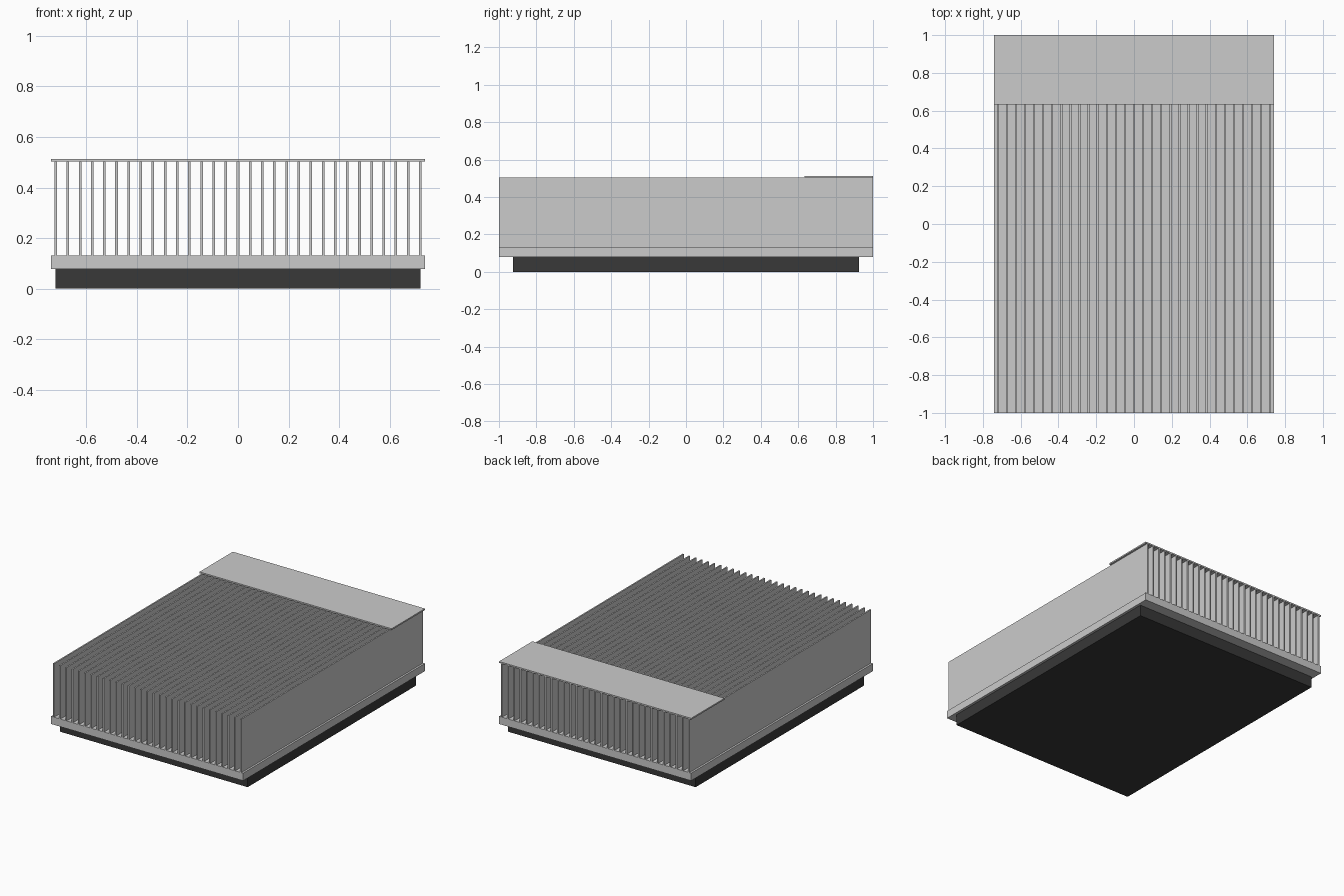
import bpy, bmesh

if "Cube" in bpy.data.objects:
    bpy.data.objects.remove(bpy.data.objects["Cube"])


def boxes(name, bounds, color=None):
    """One object made of boxes given as (x0, x1, y0, y1, z0, z1)."""
    bm = bmesh.new()
    for x0, x1, y0, y1, z0, z1 in bounds:
        verts = bmesh.ops.create_cube(bm, size=1)["verts"]
        bmesh.ops.scale(bm, vec=(x1 - x0, y1 - y0, z1 - z0), verts=verts)
        bmesh.ops.translate(bm, vec=((x0 + x1) / 2, (y0 + y1) / 2, (z0 + z1) / 2), verts=verts)
    mesh = bpy.data.meshes.new(name)
    bm.to_mesh(mesh)
    bm.free()
    obj = bpy.data.objects.new(name, mesh)
    bpy.context.collection.objects.link(obj)
    if color:
        mat = bpy.data.materials.new(name + "_material")
        mat.diffuse_color = color
        mat.use_nodes = True
        mat.node_tree.nodes["Principled BSDF"].inputs["Base Color"].default_value = mat.diffuse_color
        mesh.materials.append(mat)
    return obj


# dark block under the heat sink
boxes("contact_block", [(-0.722, 0.722, -0.925, 0.925, 0, 0.078)], (0.04, 0.04, 0.04, 1))

# wider base plate carrying the fins
boxes("base_plate", [(-0.74, 0.74, -1, 1, 0.078, 0.131)])

# 31 thin full-length fins
fin_count, pitch, half = 31, 0.0481, 0.005
centres = [(i - (fin_count - 1) / 2) * pitch for i in range(fin_count)]
boxes("cooling_fins", [(x - half, x + half, -1, 1, 0.131, 0.503) for x in centres])

# thin cover strip across the rear top
boxes("top_cover_strip", [(-0.74, 0.74, 0.633, 1, 0.503, 0.513)])
